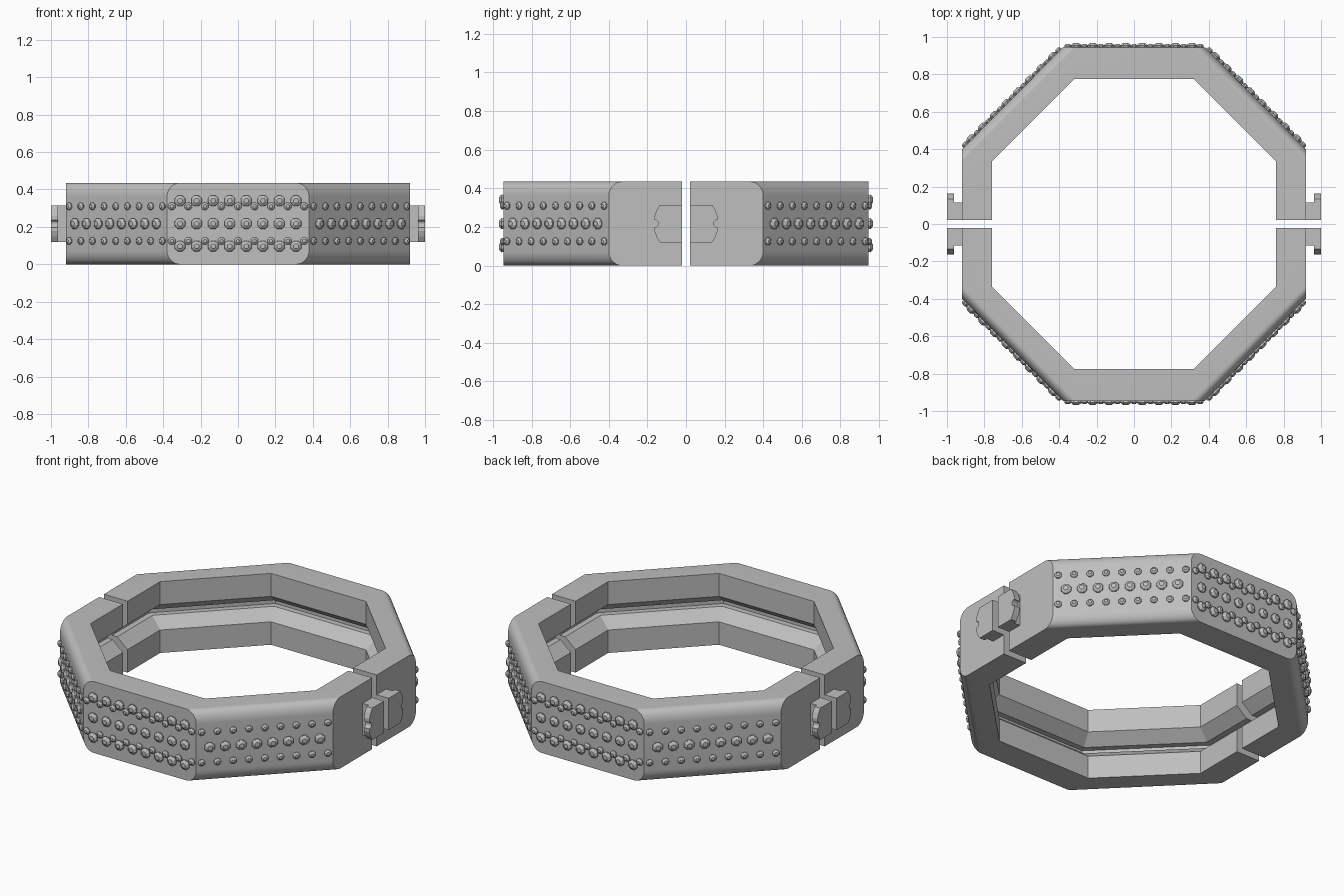
import bpy, bmesh, math
from mathutils import Vector, Matrix

if "Cube" in bpy.data.objects:
    bpy.data.objects.remove(bpy.data.objects["Cube"])

H = 0.435      # band height
GAP = 0.022    # half of the split between the two halves

steel = bpy.data.materials.new("grey steel")
steel.diffuse_color = (0.52, 0.52, 0.52, 1)
steel.use_nodes = True
steel.node_tree.nodes["Principled BSDF"].inputs["Base Color"].default_value = steel.diffuse_color


def finish(name, bm, smooth=None):
    bmesh.ops.recalc_face_normals(bm, faces=bm.faces)
    me = bpy.data.meshes.new(name)
    bm.to_mesh(me)
    bm.free()
    ob = bpy.data.objects.new(name, me)
    bpy.context.collection.objects.link(ob)
    me.materials.append(steel)
    if smooth:
        bpy.ops.object.select_all(action='DESELECT')
        bpy.context.view_layer.objects.active = ob
        ob.select_set(True)
        bpy.ops.object.shade_smooth_by_angle(angle=math.radians(smooth))
    return ob


def outer_path(s):
    """Outside of the front half; s pulls in the diagonal facets only."""
    right = [(0.92, -GAP), (0.92, -0.40 + s), (0.38 - s, -0.945)]
    return right + [(-x, y) for x, y in reversed(right)]


def inner_path(d):
    """Inside of the front half, sunk by d into the wall."""
    k = 0.414 * d
    right = [(0.76 + d, -GAP), (0.76 + d, -0.335 - k), (0.32 + k, -0.775 - d)]
    return right + [(-x, y) for x, y in reversed(right)]


def band_half(name, turn):
    rings = []
    # rounded lower and upper edges on the diagonal facets
    r, shift, n = 0.075, 0.07, 8
    arc = [(shift * (1 - math.sin(a)), r * (1 - math.cos(a)))
           for a in (i * math.pi / 2 / n for i in range(n + 1))]
    rings += [(outer_path(s), z) for s, z in arc]
    rings += [(outer_path(s), H - z) for s, z in reversed(arc)]
    # inner wall with a tapered groove and narrow slot
    for d, z in [(0, H), (0, 0.295), (0.07, 0.237), (0.105, 0.237),
                 (0.105, 0.2), (0.07, 0.2), (0, 0.14), (0, 0)]:
        rings.append((inner_path(d), z))
    bm = bmesh.new()
    grid = [[bm.verts.new((x, y, z)) for x, y in path] for path, z in rings]
    m = len(grid)
    for i in range(m):
        a, b = grid[i], grid[(i + 1) % m]
        for j in range(5):
            bm.faces.new((a[j], a[j + 1], b[j + 1], b[j]))
    bm.faces.new([g[0] for g in grid])
    bm.faces.new([g[5] for g in grid])
    bmesh.ops.rotate(bm, verts=bm.verts, matrix=Matrix.Rotation(turn, 3, 'Z'))
    return finish(name, bm, 25)


def add_stud(bm, pos, normal, rad, height):
    """Faceted gem: eight-sided base, wide girdle and flat crown."""
    n = Vector(normal).normalized()
    up = Vector((0, 0, 1))
    side = up.cross(n)
    loops = []
    for f, h in [(0.85, -0.004), (1.0, 0.4 * height), (0.85, 0.65 * height), (0.45, height)]:
        loops.append([bm.verts.new(Vector(pos) + n * h + rad * f * (
            side * math.cos(a) + up * math.sin(a)))
            for a in ((k + 0.5) * math.pi / 4 for k in range(8))])
    for a, b in zip(loops, loops[1:]):
        for k in range(8):
            bm.faces.new((a[k], a[(k + 1) % 8], b[(k + 1) % 8], b[k]))
    bm.faces.new(loops[0])
    bm.faces.new(loops[-1])


def stud_rows(name, centre, normal, rows):
    bm = bmesh.new()
    n = Vector(normal).normalized()
    side = Vector((0, 0, 1)).cross(n)
    for z, count, rad, height in rows:
        for i in range(count):
            p = Vector(centre) + side * (i - (count - 1) / 2) * 0.0885
            add_stud(bm, (p.x, p.y, z), n, rad, height)
    finish(name, bm)


def prism(bm, outline, x0, x1):
    """Extrude a (y, z) outline along x."""
    a = [bm.verts.new((x0, y, z)) for y, z in outline]
    b = [bm.verts.new((x1, y, z)) for y, z in outline]
    for i in range(len(a)):
        j = (i + 1) % len(a)
        bm.faces.new((a[i], a[j], b[j], b[i]))
    bm.faces.new(a)
    bm.faces.new(b)


def clasp(name, sx, sy):
    bm = bmesh.new()
    mid = 0.2175
    # stem against the band
    prism(bm, [(GAP, mid - 0.097), (0.115, mid - 0.097),
               (0.115, mid + 0.097), (GAP, mid + 0.097)], 0.915, 0.962)
    # hooked head with chamfered corners and a small round notch
    notch = [(0.163 - 0.02 * math.sin(a), mid - 0.02 * math.cos(a))
             for a in (i * math.pi / 6 for i in range(7))]
    head = [(GAP, mid - 0.097), (0.135, mid - 0.097), (0.152, mid - 0.07), (0.163, mid - 0.04)]
    head += notch
    head += [(0.163, mid + 0.04), (0.152, mid + 0.07), (0.135, mid + 0.097), (GAP, mid + 0.097)]
    prism(bm, head, 0.962, 1.0)
    for v in bm.verts:
        v.co.x *= sx
        v.co.y *= sy
    finish(name, bm)


band_half("front_band", 0)
band_half("back_band", math.pi)

# studs on the front, back and diagonal panels
small = [(0.31, 9, 0.021, 0.018), (0.125, 9, 0.021, 0.018)]
middle = [(0.2175, 8, 0.031, 0.023)]
large = [(0.34, 8, 0.031, 0.023), (0.097, 8, 0.031, 0.023)]
for sy, label in ((-1, "front"), (1, "back")):
    stud_rows(label + "_studs", (0, sy * 0.945, 0), (0, sy, 0), small + middle + large)
    for sx, hand in ((-1, "left"), (1, "right")):
        stud_rows(f"{label}_{hand}_studs", (sx * 0.65, sy * 0.6725, 0),
                  (sx * 0.545, sy * 0.54, 0), small + middle)
        clasp(f"{label}_{hand}_clasp", sx, sy)
